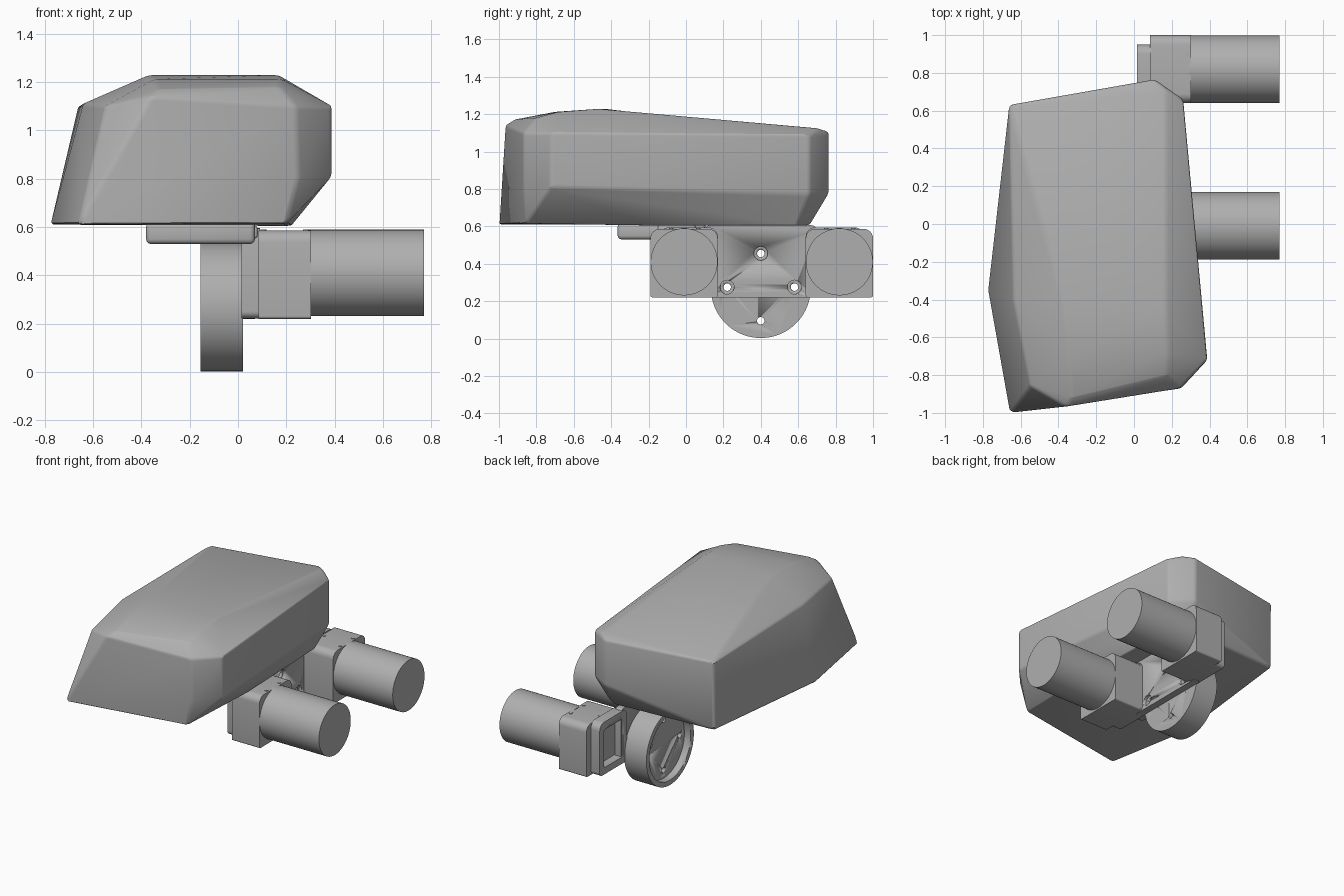
import bpy, bmesh, math
from mathutils import Matrix

if "Cube" in bpy.data.objects:
    bpy.data.objects.remove(bpy.data.objects["Cube"])

grey = bpy.data.materials.new("plain_grey")
grey.diffuse_color = (0.43, 0.43, 0.43, 1)
grey.use_nodes = True
grey.node_tree.nodes["Principled BSDF"].inputs["Base Color"].default_value = grey.diffuse_color


def finish(name, bm, bevel=0, segments=3, angle=30):
    bmesh.ops.recalc_face_normals(bm, faces=bm.faces)
    me = bpy.data.meshes.new(name)
    bm.to_mesh(me)
    bm.free()
    ob = bpy.data.objects.new(name, me)
    bpy.context.collection.objects.link(ob)
    me.materials.append(grey)
    bpy.ops.object.select_all(action='DESELECT')
    ob.select_set(True)
    bpy.context.view_layer.objects.active = ob
    if bevel:
        m = ob.modifiers.new("soft_edges", 'BEVEL')
        m.width, m.segments = bevel, segments
        m.limit_method, m.angle_limit = 'ANGLE', math.radians(18)
        bpy.ops.object.modifier_apply(modifier=m.name)
    bpy.ops.object.shade_smooth_by_angle(angle=math.radians(angle))
    return ob


def prism(name, profile, x0, x1):
    """Extrude a (y, z) outline along x."""
    bm = bmesh.new()
    f = bm.faces.new([bm.verts.new((x0, y, z)) for y, z in profile])
    r = bmesh.ops.extrude_face_region(bm, geom=[f])
    moved = [v for v in r["geom"] if isinstance(v, bmesh.types.BMVert)]
    bmesh.ops.translate(bm, verts=moved, vec=(x1 - x0, 0, 0))
    return finish(name, bm)


def circle(cy, cz, r, n=64):
    return [(cy + r * math.cos(2 * math.pi * i / n),
             cz + r * math.sin(2 * math.pi * i / n)) for i in range(n)]


def rounded(y0, y1, z0, z1, rb, rt):
    """Rectangle outline with bottom radius rb and top radius rt."""
    pts = []
    for cy, cz, r, a in ((y1 - rb, z0 + rb, rb, -90), (y1 - rt, z1 - rt, rt, 0),
                         (y0 + rt, z1 - rt, rt, 90), (y0 + rb, z0 + rb, rb, 180)):
        for i in range(7):
            t = math.radians(a + 15 * i)
            pts.append((cy + r * math.cos(t), cz + r * math.sin(t)))
    return pts


def cut(ob, profile, x0, x1):
    cutter = prism("cutter", profile, x0, x1)
    cutter.hide_render = True
    bpy.context.view_layer.objects.active = ob
    m = ob.modifiers.new("cut", 'BOOLEAN')
    m.operation, m.solver, m.object = 'DIFFERENCE', 'EXACT', cutter
    bpy.ops.object.modifier_apply(modifier=m.name)
    bpy.data.objects.remove(cutter)


# Faceted shell: convex hull of its corners with softened edges
corners = [
    (-.66, -1, .61), (-.775, -.36, .61), (-.66, .625, .61), (.1, .66, .605),
    (.19, .6, .605), (.22, -.2, .605), (.2, -.86, .615),
    (.388, -.72, .81), (.26, .66, .77), (.11, .765, .78), (.25, -.87, .81),
    (.388, -.72, 1.1), (.26, .66, 1.09), (.11, .765, 1.105), (-.66, .63, 1.1),
    (-.64, -.4, 1.11), (-.55, -.86, 1.1), (-.36, -.967, 1.14), (.24, -.87, 1.1),
    (-.37, -.43, 1.228), (.17, -.47, 1.228), (-.345, -.7, 1.212),
    (.18, -.68, 1.212), (-.33, -.92, 1.17), (.17, .7, 1.125), (.17, -.8, 1.18)]
bm = bmesh.new()
for c in corners:
    bm.verts.new(c)
r = bmesh.ops.convex_hull(bm, input=bm.verts[:])
loose = [v for v in bm.verts if not v.link_faces]
bmesh.ops.delete(bm, geom=loose, context='VERTS')
bmesh.ops.dissolve_limit(bm, angle_limit=math.radians(3), verts=bm.verts[:], edges=bm.edges[:])
finish("shell", bm, 0.018, 3, 25)

# Rounded mounting pad under the shell
bm = bmesh.new()
bmesh.ops.create_cube(bm, size=1, matrix=Matrix.Translation((-.155, -.13, .575))
                      @ Matrix.Diagonal((.45, .47, .09, 1)))
finish("mounting_pad", bm, 0.02)
bm = bmesh.new()
bmesh.ops.create_cube(bm, size=1, matrix=Matrix.Translation((.04, -.05, .58))
                      @ Matrix.Diagonal((.08, .2, .05, 1)))
finish("pad_tab", bm, 0.008)

# Wheel: a cup recessed on its outer side, with four holes through the disc
WY, WZ = 0.4, 0.27
wheel = prism("wheel", circle(WY, WZ, .267, 96), -.155, .02)
cut(wheel, circle(WY, WZ, .232, 96), -.2, -.105)
plate = prism("bracket_plate", rounded(.1, .7, .22, .606, .004, .03), .021, .07)
for i in range(4):
    a = math.radians(90 * i)
    y, z = WY + .18 * math.cos(a), WZ + .005 + .18 * math.sin(a)
    cut(wheel, circle(y, z, .02, 24), -.3, .2)
    if i < 3:
        cut(plate, circle(y, z, .02, 24), -.3, .2)
        cut(plate, circle(y, z, .037, 24), .05, .2)

# Two drive units, mirrored about the wheel centre
for side, label in ((-1, "front"), (1, "rear")):
    c = 0.405 + side * 0.415
    prism(label + "_motor", circle(c, .41, .179, 96), .29, .77)
    prism(label + "_gearbox", rounded(c - .18, c + .18, .22, .586, .012, .05), .085, .302)
    f = c - side * .025
    frame = prism(label + "_bracket_frame", rounded(f - .155, f + .155, .222, .595, .03, .05), .015, .09)
    cut(frame, rounded(f - .105, f + .105, .27, .54, .01, .02), -.1, .075)
    # small screw heads on top of the gearbox
    for k, (x, dy) in enumerate(((.105, 0), (.28, .075), (.28, -.07))):
        bm = bmesh.new()
        bmesh.ops.create_cone(bm, cap_ends=True, segments=16, radius1=.012, radius2=.012,
                              depth=.008, matrix=Matrix.Translation((x, c + dy, .586)))
        finish(f"{label}_screw_{k + 1}", bm)
